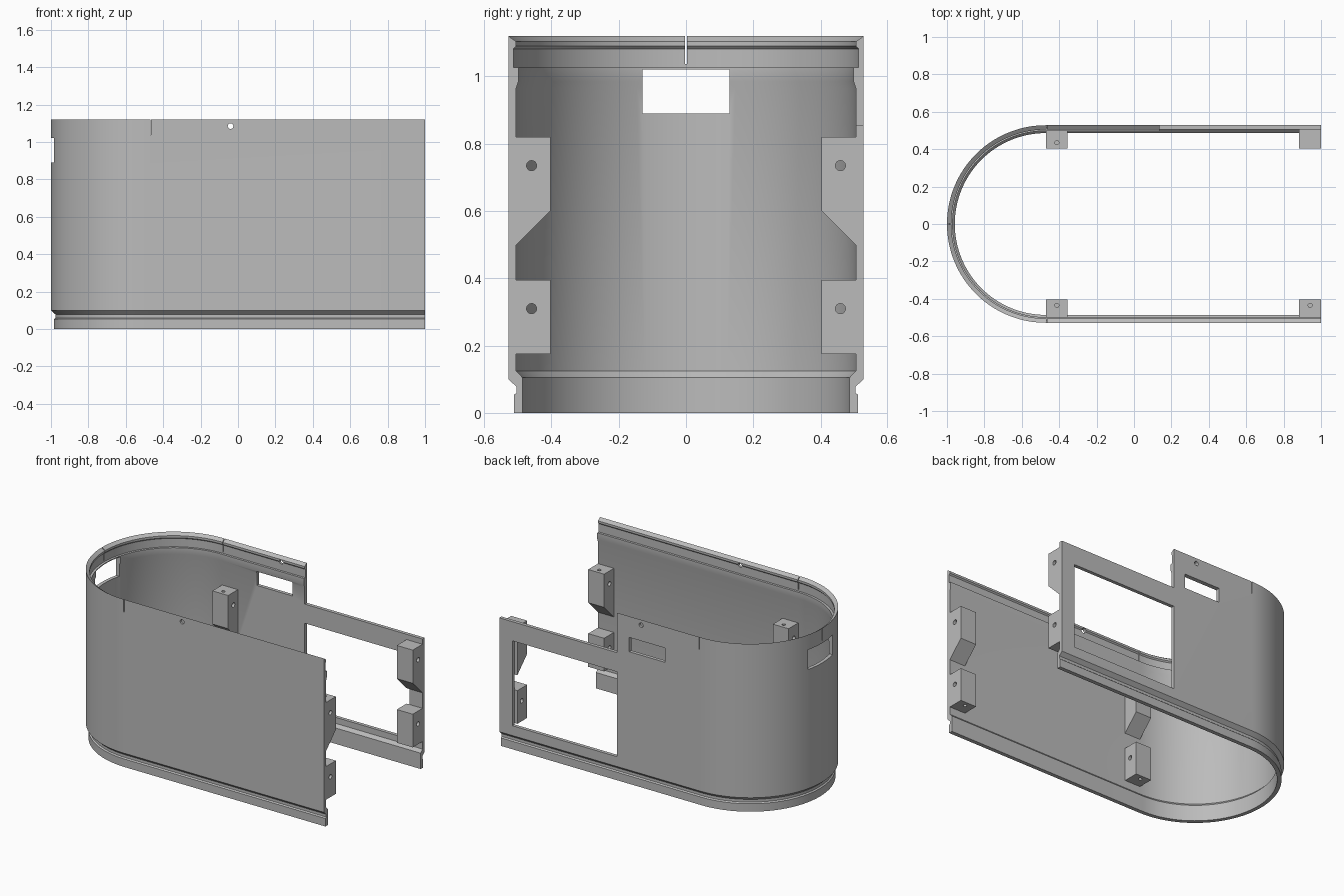
import bpy, bmesh, math
from mathutils import Matrix, Vector

if "Cube" in bpy.data.objects:
    bpy.data.objects.remove(bpy.data.objects["Cube"])

grey = bpy.data.materials.new("mid grey")
grey.diffuse_color = (0.5, 0.5, 0.5, 1)
grey.use_nodes = True
grey.node_tree.nodes["Principled BSDF"].inputs["Base Color"].default_value = grey.diffuse_color

CX = -0.472          # centre of the rounded end
END = 1.0            # open end of the shell


def make_object(name, bm):
    bmesh.ops.recalc_face_normals(bm, faces=bm.faces)
    mesh = bpy.data.meshes.new(name)
    bm.to_mesh(mesh)
    bm.free()
    mesh.materials.append(grey)
    ob = bpy.data.objects.new(name, mesh)
    bpy.context.collection.objects.link(ob)
    return ob


def add_box(bm, lo, hi):
    lo, hi = Vector(lo), Vector(hi)
    m = Matrix.Translation((lo + hi) / 2) @ Matrix.Diagonal((*(hi - lo), 1))
    bmesh.ops.create_cube(bm, size=1, matrix=m)


def add_rod(bm, centre, axis, length, r=0.015):
    rot = Vector((0, 0, 1)).rotation_difference(Vector(axis)).to_matrix().to_4x4()
    bmesh.ops.create_cone(bm, cap_ends=True, segments=20, radius1=r, radius2=r,
                          depth=length, matrix=Matrix.Translation(centre) @ rot)


def cut(ob, bm):
    """Subtract the cutter and bake the result."""
    cutter = make_object("cutter", bm)
    cutter.hide_render = True
    mod = ob.modifiers.new("cut", 'BOOLEAN')
    mod.operation, mod.solver, mod.object = 'DIFFERENCE', 'EXACT', cutter
    activate(ob)
    bpy.ops.object.modifier_apply(modifier=mod.name)
    bpy.data.objects.remove(cutter)


def activate(ob):
    bpy.ops.object.select_all(action='DESELECT')
    ob.select_set(True)
    bpy.context.view_layer.objects.active = ob


# Shell wall: section (distance from centreline, height) swept along a U path
section = [(0.486, 0), (0.512, 0), (0.512, 0.053), (0.504, 0.06), (0.504, 0.078),
           (0.528, 0.1), (0.528, 1.12), (0.505, 1.104), (0.505, 1.09),
           (0.513, 1.082), (0.513, 1.027), (0.498, 1.027), (0.498, 0.985),
           (0.505, 0.965), (0.505, 0.125), (0.486, 0.105)]
N = 64
stations = [(END, math.pi / 2)]
stations += [(CX, math.pi / 2 + math.pi * i / N) for i in range(N + 1)]
stations += [(END, math.pi * 1.5)]
bm = bmesh.new()
rings = [[bm.verts.new((x + r * math.cos(a), r * math.sin(a), z)) for r, z in section]
         for x, a in stations]
k = len(section)
for a, b in zip(rings, rings[1:]):
    for i in range(k):
        bm.faces.new((a[i], a[(i + 1) % k], b[(i + 1) % k], b[i]))
bm.faces.new(rings[0])
bm.faces.new(rings[-1])
shell = make_object("shell_wall", bm)

# Openings in the wall
bm = bmesh.new()
add_box(bm, (0.135, 0.4, 0.855), (1.1, 0.6, 1.2))           # lowered rear rim
add_box(bm, (0.135, 0.4, 0.165), (0.904, 0.6, 0.728))       # large rear window
add_box(bm, (-0.215, 0.4, 0.885), (0.047, 0.6, 0.98))       # small rear slot
add_box(bm, (-1.1, -0.129, 0.89), (-0.9, 0.129, 1.021))     # rounded end window
add_box(bm, (-1.1, -0.003, 1.037), (-0.9, 0.003, 1.2))      # end slit
for s in (-1, 1):
    y0, y1 = sorted((s * 0.4, s * 0.6))
    add_box(bm, (-0.469, y0, 1.037), (-0.464, y1, 1.2))     # side slits
    add_rod(bm, (-0.04, s * 0.5, 1.085), (0, 1, 0), 0.2)    # pin holes
cut(shell, bm)
activate(shell)
bpy.ops.object.shade_smooth_by_angle(angle=math.radians(20))

# Mounting posts: plain lower blocks, upper blocks with a sloped underside
shapes = {"lower": ([(0.403, 0.175), (0.506, 0.175), (0.506, 0.395), (0.403, 0.395)], 0.31, 0.175),
          "upper": ([(0.403, 0.6), (0.506, 0.497), (0.506, 0.82), (0.403, 0.82)], 0.735, 0.82)}
for side, s in (("front", -1), ("rear", 1)):
    for place, x0, x1 in (("inner", -0.47, -0.355), ("end", 0.883, END)):
        for level, (outline, hole_z, face_z) in shapes.items():
            bm = bmesh.new()
            face = bm.faces.new([bm.verts.new((x0, s * y, z)) for y, z in outline])
            ext = bmesh.ops.extrude_face_region(bm, geom=[face])
            moved = [v for v in ext["geom"] if isinstance(v, bmesh.types.BMVert)]
            bmesh.ops.translate(bm, verts=moved, vec=(x1 - x0, 0, 0))
            post = make_object(f"{side}_{place}_{level}_post", bm)
            mid = (x0 + x1) / 2
            # sideways screw hole
            bm = bmesh.new()
            add_rod(bm, (mid, s * 0.459, hole_z), (1, 0, 0), 0.3)
            cut(post, bm)
            # shallow vertical hole
            if not (side == "rear" and place == "end"):
                bm = bmesh.new()
                add_rod(bm, (mid, s * 0.435, face_z), (0, 0, 1), 0.1, 0.011)
                cut(post, bm)
            activate(post)
            bpy.ops.object.shade_smooth_by_angle(angle=math.radians(30))
